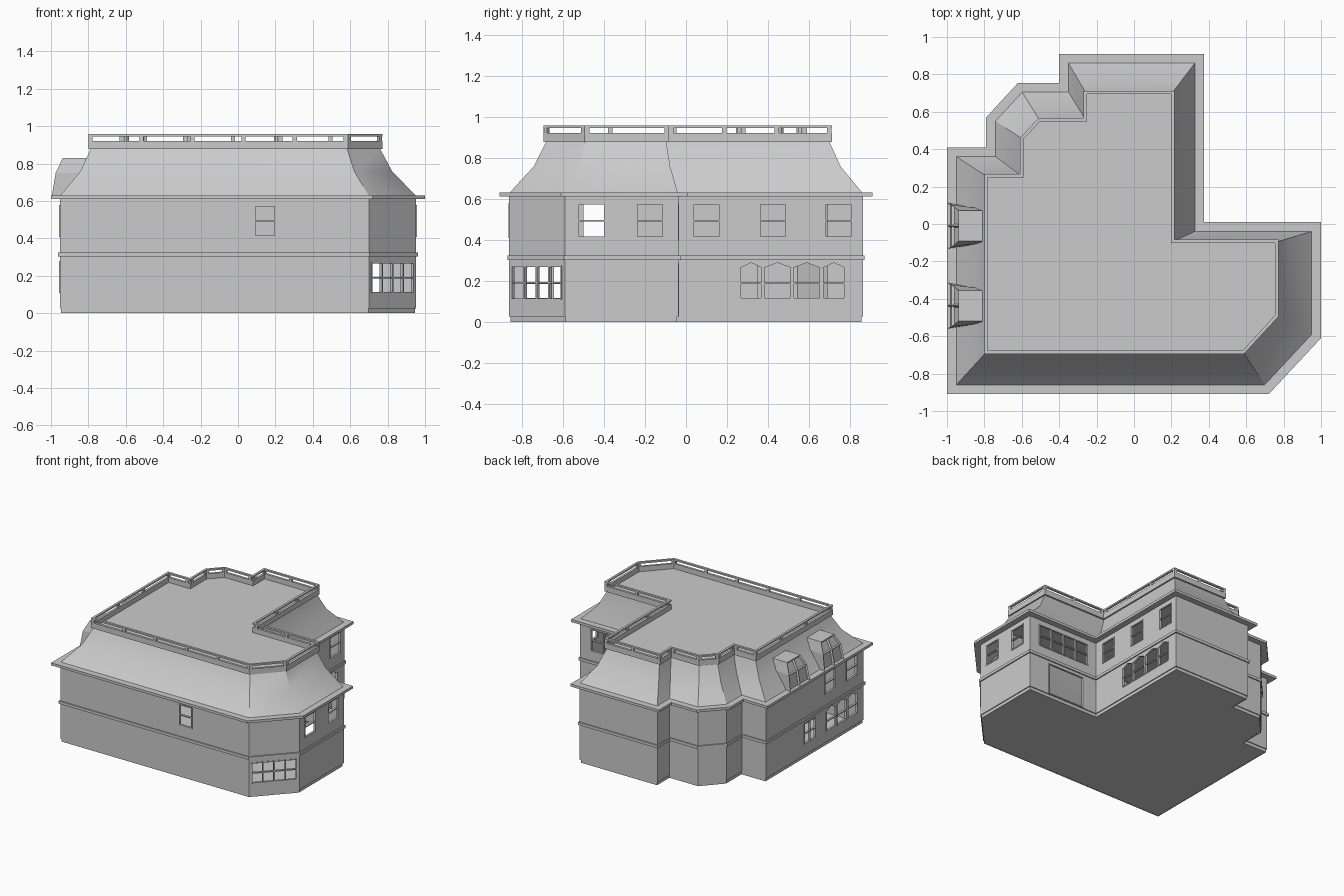
import bpy, bmesh
from mathutils import Vector

if "Cube" in bpy.data.objects:
    bpy.data.objects.remove(bpy.data.objects["Cube"])

EAVE = [(-1, -.91), (.72, -.91), (1, -.61), (1, .01), (.375, .01), (.375, .91),
        (-.4, .91), (-.4, .755), (-.62, .755), (-.79, .57), (-.79, .41), (-1, .41)]
DECK = [(-.80, -.695), (.588, -.695), (.772, -.495), (.772, -.083), (.216, -.083), (.216, .712),
        (-.27, .712), (-.27, .567), (-.51, .567), (-.61, .46), (-.61, .267), (-.80, .267)]


def offset(poly, d):
    """Move every edge of a counter-clockwise outline inward by d."""
    out = []
    for i, p in enumerate(poly):
        p, a, b = Vector(p), Vector(poly[i - 1]), Vector(poly[(i + 1) % len(poly)])
        e, f = (p - a).normalized(), (b - p).normalized()
        n, m = Vector((-e.y, e.x)), Vector((-f.y, f.x))
        out.append(p + (n + m) * d / (1 + n.dot(m)))
    return out


def finish(bm, name):
    bmesh.ops.recalc_face_normals(bm, faces=bm.faces)
    me = bpy.data.meshes.new(name)
    bm.to_mesh(me)
    bm.free()
    ob = bpy.data.objects.new(name, me)
    bpy.context.collection.objects.link(ob)
    return ob


def loft_bm(levels, closed=False, bottom=False, top=False):
    """Skin a stack of (outline, z) levels."""
    bm = bmesh.new()
    rings = [[bm.verts.new((p[0], p[1], z)) for p in o] for o, z in levels]
    n = len(rings[0])
    for a, b in list(zip(rings, rings[1:])) + ([(rings[-1], rings[0])] if closed else []):
        for i in range(n):
            j = (i + 1) % n
            bm.faces.new((a[i], a[j], b[j], b[i]))
    if bottom:
        bm.faces.new(rings[0][::-1])
    if top:
        bm.faces.new(rings[-1])
    bmesh.ops.recalc_face_normals(bm, faces=bm.faces)
    return bm


def loft(name, levels, **kw):
    return finish(loft_bm(levels, **kw), name)


def band(name, outer, inner, z0, z1):
    return loft(name, [(inner, z0), (outer, z0), (outer, z1), (inner, z1)], closed=True)


def prism(bm, edge, uz, n0, n1):
    """Extrude a (u, z) polygon on a wall edge between normal depths n0 and n1."""
    p, q = Vector(edge[0]), Vector(edge[1])
    d = (q - p).normalized()
    n = Vector((d.y, -d.x))
    rows = []
    for k in (n0, n1):
        rows.append([bm.verts.new((*(p + d * u + n * k), z)) for u, z in uz])
    bm.faces.new(rows[0])
    bm.faces.new(rows[1][::-1])
    for i in range(len(uz)):
        j = (i + 1) % len(uz)
        bm.faces.new((rows[0][j], rows[0][i], rows[1][i], rows[1][j]))


def bar(bm, edge, u0, u1, z0, z1, n0=-.014, n1=.004):
    prism(bm, edge, [(u0, z0), (u1, z0), (u1, z1), (u0, z1)], n0, n1)


WALL = offset(EAVE, .047)
LOW = offset(EAVE, .05)
PLINTH = offset(EAVE, .054)
INNER = offset(EAVE, .064)

# Hollow walls, floor
walls = loft("walls", [(PLINTH, 0), (PLINTH, .025), (WALL, .025), (WALL, .612),
                       (INNER, .612), (INNER, 0)], closed=True)
bm = bmesh.new()
bm.faces.new([bm.verts.new((*p, .001)) for p in PLINTH])
finish(bm, "floor")

# Openings: wall edge, start and end coordinate, z0, z1, columns, rows, peak height
U = (.412, .575)
openings = [(0, .09, .20, *U, 1, 2, 0), (1, -.848, -.607, .11, .27, 4, 2, 0),
            (3, .45, .77, .03, .28, 1, 1, 0), (3, .405, .86, .40, .572, 4, 2, 0),
            (11, -.26, -.12, .115, .275, 2, 2, 0)]
openings += [(2, c - .065, c + .065, *U, 1, 2, 0) for c in (-.46, -.175)]
openings += [(4, c - .065, c + .065, *U, 1, 2, 0) for c in (.1, .425, .745)]
openings += [(11, c - .065, c + .065, *U, 1, 2, 0) for c in (-.44, -.71)]
openings += [(4, a, b, .112, .263, 1, 2, .025)
             for a, b in ((.265, .37), (.38, .513), (.523, .655), (.668, .775))]
openings += [(11, c - .06, c + .06, .112, .263, 1, 2, .025) for c in (-.455, -.588, -.721)]

cut, frames = bmesh.new(), bmesh.new()
for e, c0, c1, z0, z1, cols, rows, peak in openings:
    p, q = WALL[e], WALL[(e + 1) % 12]
    ax = 0 if abs(q[0] - p[0]) > abs(q[1] - p[1]) else 1
    L = (q - p).length
    u0, u1 = sorted((c - p[ax]) / (q[ax] - p[ax]) * L for c in (c0, c1))
    shape = [(u0, z0), (u1, z0), (u1, z1)] + ([((u0 + u1) / 2, z1 + peak)] if peak else []) + [(u0, z1)]
    prism(cut, (p, q), shape, -.024, .02)
    w = .008
    for k in range(cols + 1):
        u = u0 + (u1 - u0) * k / cols
        bar(frames, (p, q), u - w / 2, u + w / 2, z0, z1)
    for k in range(rows + 1):
        if peak and k == rows:
            continue
        z = z0 + (z1 - z0) * k / rows
        bar(frames, (p, q), u0, u1, z - w / 2, z + w / 2, -.014, .003)
finish(frames, "window_frames")
cutter = finish(cut, "opening_cutter")
cutter.hide_render = True
mod = walls.modifiers.new("openings", 'BOOLEAN')
mod.operation, mod.solver, mod.object = 'DIFFERENCE', 'EXACT', cutter
bpy.context.view_layer.objects.active = walls
walls.select_set(True)
bpy.ops.object.modifier_apply(modifier=mod.name)
bpy.data.objects.remove(cutter)

# String course and eave
band("string_course", offset(EAVE, .038), WALL, .302, .324)
band("eave", EAVE, INNER, .61, .63)

# Concave mansard roof and flat deck
TOP = offset(DECK, .014)
MID = [Vector(a).lerp(b, .65) for a, b in zip(LOW, TOP)]
roof = loft("mansard_roof", [(LOW, .63), (MID, .757), (TOP, .882)], top=True)
bpy.ops.object.select_all(action='DESELECT')
roof.select_set(True)
bpy.context.view_layer.objects.active = roof
bpy.ops.object.shade_smooth_by_angle()

# Parapet: solid kerb, posts and top rail
RAIL_IN = offset(DECK, .018)
band("parapet_kerb", DECK, RAIL_IN, .878, .922)
band("parapet_rail", DECK, RAIL_IN, .945, .957)
posts = bmesh.new()
for i in range(12):
    a, b = Vector(DECK[i]), Vector(DECK[(i + 1) % 12])
    L = (b - a).length
    n = max(1, round(L / .3))
    for k in range(n + 1):
        u = .012 + (L - .024) * k / n
        bar(posts, (a, b), u - .011, u + .011, .92, .947, -.017, -.001)
finish(posts, "parapet_posts")

# Two dormers with recessed four-pane fronts
for k, cy in enumerate((-.01, -.437)):
    levels = []
    for x, h, z in ((-.995, .122, .63), (-.975, .112, .75), (-.937, .082, .83)):
        hb = min(h, .09)
        levels.append(([(x, cy + h), (x, cy), (x, cy - h), (-.79, cy - hb), (-.79, cy + hb)], z))
    bm = loft_bm(levels, top=True, bottom=True)
    front = [f for f in bm.faces if f.normal.x < -.5]
    bmesh.ops.inset_individual(bm, faces=front, thickness=.013, depth=-.012)
    finish(bm, "dormer_%d" % (k + 1))
